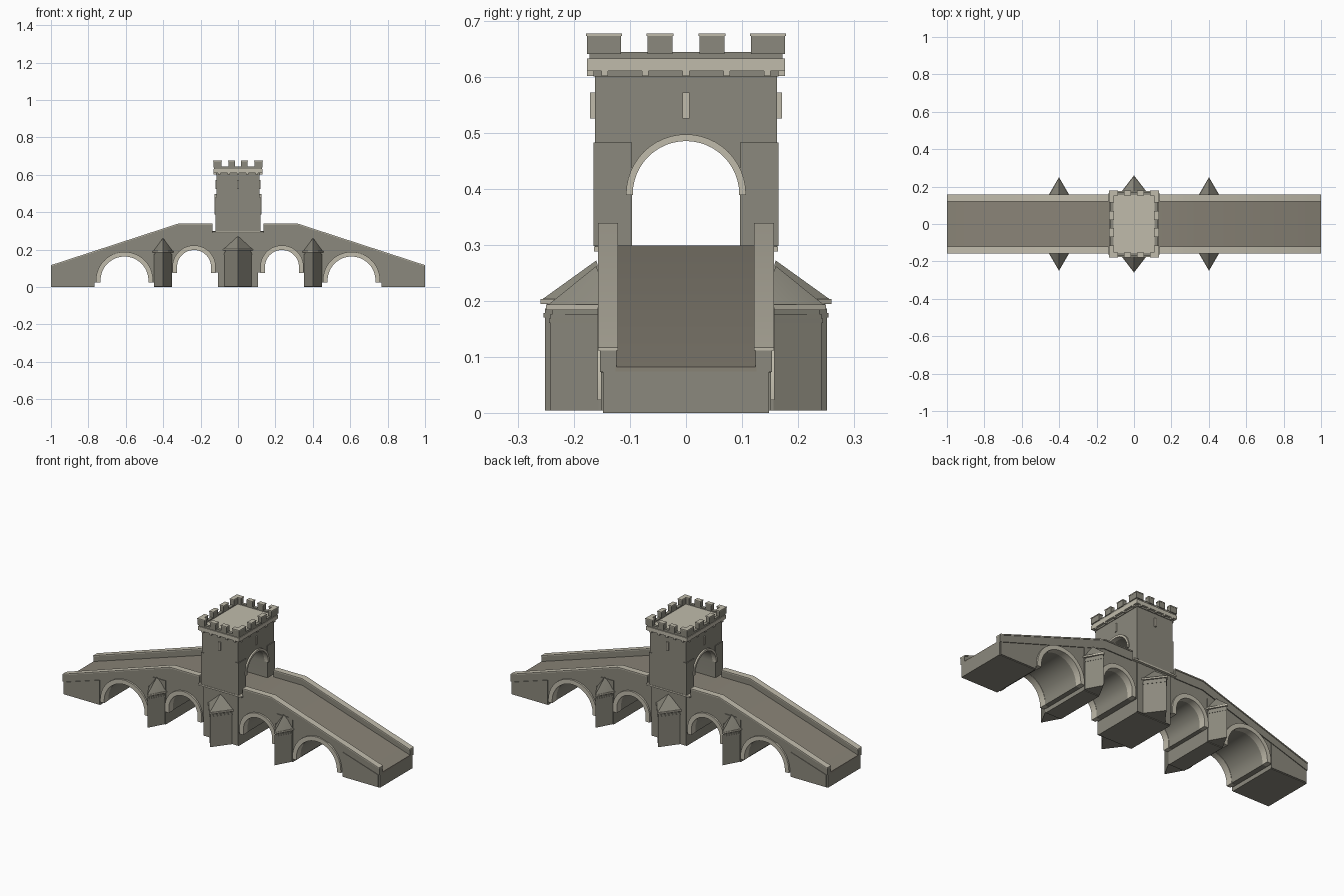
import bpy, bmesh, math
from mathutils import Vector

cube = bpy.data.objects.get("Cube")
if cube:
    bpy.data.objects.remove(cube, do_unlink=True)


def material(name, rgb):
    m = bpy.data.materials.new(name)
    m.use_nodes = True
    m.diffuse_color = (*rgb, 1)
    bsdf = m.node_tree.nodes["Principled BSDF"]
    bsdf.inputs["Base Color"].default_value = (*rgb, 1)
    bsdf.inputs["Roughness"].default_value = 0.9
    return m


WALL = material("wall stone", (0.26, 0.25, 0.205))
TRIM = material("pale trim stone", (0.53, 0.50, 0.41))
DECK = material("road paving", (0.25, 0.228, 0.183))


def finish(name, bm, mat):
    bmesh.ops.recalc_face_normals(bm, faces=bm.faces)
    mesh = bpy.data.meshes.new(name)
    bm.to_mesh(mesh)
    bm.free()
    mesh.materials.append(mat)
    ob = bpy.data.objects.new(name, mesh)
    bpy.context.collection.objects.link(ob)
    bpy.ops.object.select_all(action="DESELECT")
    ob.select_set(True)
    bpy.context.view_layer.objects.active = ob
    bpy.ops.object.shade_smooth_by_angle(angle=math.radians(25))
    return ob


def prism(name, points, lo, hi, mat, axis="y"):
    """Extrude a 2D outline between lo and hi along the axis."""
    place = {"x": lambda a, b, t: (t, a, b),
             "y": lambda a, b, t: (a, t, b),
             "z": lambda a, b, t: (a, b, t)}[axis]
    bm = bmesh.new()
    face = bm.faces.new([bm.verts.new(place(a, b, lo)) for a, b in points])
    moved = bmesh.ops.extrude_face_region(bm, geom=[face])["geom"]
    shift = Vector(place(0, 0, hi - lo))
    bmesh.ops.translate(bm, vec=shift, verts=[v for v in moved if isinstance(v, bmesh.types.BMVert)])
    return finish(name, bm, mat)


def box(name, x, y, z, mat):
    (x0, x1), y_range = sorted(x), sorted(y)
    return prism(name, [(x0, z[0]), (x1, z[0]), (x1, z[1]), (x0, z[1])], *y_range, mat)


def arch(c, spring, r, foot, n=24):
    """Arch line from left foot over the crown to right foot."""
    curve = [(c - r * math.cos(math.pi * i / n), spring + r * math.sin(math.pi * i / n)) for i in range(n + 1)]
    return [(c - r, foot)] + curve + [(c + r, foot)]


def ring(name, c, spring, r, width, foot, lo, hi, axis):
    outline = arch(c, spring, r + width, foot) + arch(c, spring, r, foot)[::-1]
    return prism(name, outline, lo, hi, TRIM, axis)


def ramp(end, mid):
    """Height line over the bridge, level in the middle."""
    return [(-1, end), (-0.32, mid), (0.32, mid), (1, end)]


SIDES = ((1, "left"), (-1, "right"))
ENDS = ((1, "back"), (-1, "front"))
BIG = (0.607, 0.035, 0.13, 0.024)
SMALL = (0.235, 0.107, 0.093, 0.077)

# Bridge body: piers, vaults and spandrels in one outline
half = [(0.108, 0), (0.108, SMALL[3])] + arch(*SMALL) + [(0.352, SMALL[3]), (0.352, 0), (0.45, 0), (0.45, BIG[3])]
half += arch(*BIG) + [(0.767, BIG[3]), (0.767, 0), (1, 0)]
body = [(-x, z) for x, z in half[::-1]] + half + ramp(0.074, 0.294)[::-1]
prism("bridge_body", body, -0.148, 0.148, WALL)

# Road surface
prism("road", ramp(0.07, 0.288) + ramp(0.082, 0.299)[::-1], -0.126, 0.126, DECK)

for sy, face in ENDS:
    for sx, side in SIDES:
        tag = f"{face}_{side}"
        # Parapets, broken at the tower
        def rail(low, high):
            lo_end, lo_mid = low
            hi_end, hi_mid = high
            return [(sx * x, z) for x, z in ((0.137, lo_mid), (0.32, lo_mid), (1, lo_end),
                                             (1, hi_end), (0.32, hi_mid), (0.137, hi_mid))]
        prism(f"parapet_{tag}", rail((0.073, 0.285), (0.111, 0.333)), sy * 0.124, sy * 0.153, WALL)
        prism(f"coping_{tag}", rail((0.111, 0.333), (0.117, 0.339)), sy * 0.121, sy * 0.157, TRIM)
        # Arch rings on the bridge sides
        for label, (c, spring, r, foot) in (("big", BIG), ("small", SMALL)):
            ring(f"{label}_arch_ring_{tag}", sx * c, spring, r - 0.002, 0.025, foot - 0.001,
                 sy * 0.12, sy * 0.158, "y")
        # Abutment facing
        panel = [(sx * x, z) for x, z in ((0.992, 0.004), (0.767, 0.004), (0.767, 0.143), (0.992, 0.072))]
        prism(f"abutment_facing_{tag}", panel, sy * 0.14, sy * 0.152, WALL)


def cutwater(tag, cx, sy, w, tip, top, peak):
    """Pointed pier nose with a band, an eave slab and a half pyramid cap."""
    def nose(grow):
        return [(cx - w - grow, sy * 0.14), (cx + w + grow, sy * 0.14), (cx + w + grow, sy * 0.156),
                (cx, sy * (tip + grow)), (cx - w - grow, sy * 0.156)]
    prism(f"cutwater_{tag}", nose(0), 0.004, top, WALL, "z")
    prism(f"cutwater_band_{tag}", nose(0.002), top - 0.016, top - 0.008, WALL, "z")
    prism(f"cutwater_eave_{tag}", nose(0.008), top + 0.008, top + 0.017, TRIM, "z")
    prism(f"cutwater_neck_{tag}", nose(-0.004), top, top + 0.008, WALL, "z")
    bm = bmesh.new()
    base = [bm.verts.new((x, y, top + 0.017)) for x, y in nose(0.004)]
    apex = bm.verts.new((cx, sy * 0.16, peak))
    bm.faces.new(base)
    for i, v in enumerate(base):
        bm.faces.new((v, base[(i + 1) % len(base)], apex))
    finish(f"cutwater_cap_{tag}", bm, WALL)


for sy, face in ENDS:
    cutwater(f"{face}_centre", 0, sy, 0.072, 0.252, 0.186, 0.272)
    box(f"centre_pier_facing_{face}", (-0.108, 0.108), (sy * 0.14, sy * 0.155), (0.004, 0.284), WALL)
    for sx, side in SIDES:
        cutwater(f"{face}_{side}", sx * 0.401, sy, 0.047, 0.242, 0.176, 0.262)
        box(f"pier_facing_{face}_{side}", (sx * 0.352, sx * 0.45), (sy * 0.14, sy * 0.152), (0.004, 0.25), WALL)
    # String course under the tower
    box(f"tower_string_course_{face}", (-0.138, 0.138), (sy * 0.12, sy * 0.164), (0.288, 0.297), TRIM)

# Gate tower with a through arch
TX, TY, GATE = 0.115, 0.162, (0, 0.39, 0.096)
gate = [(-TY, 0.294)] + arch(*GATE, 0.294) + [(TY, 0.294), (TY, 0.606), (-TY, 0.606)]
prism("gate_tower", gate, -TX, TX, WALL, "x")
for sx, side in SIDES:
    ring(f"gate_ring_{side}", 0, 0.39, 0.095, 0.012, 0.389, sx * 0.10, sx * 0.125, "x")
    box(f"arrow_slit_{side}", (sx * 0.11, sx * 0.12), (-0.006, 0.006), (0.525, 0.572), TRIM)
    for sy, face in ENDS:
        box(f"gate_jamb_{face}_{side}", (sx * 0.10, sx * 0.119), (sy * 0.0965, sy * 0.165), (0.298, 0.482), WALL)
for sy, face in ENDS:
    box(f"arrow_slit_{face}", (-0.006, 0.006), (sy * 0.155, sy * 0.171), (0.525, 0.572), TRIM)

# Cornice, roof and low wall
box("cornice", (-0.130, 0.130), (-0.177, 0.177), (0.61, 0.632), TRIM)
box("cornice_neck", (-0.118, 0.118), (-0.165, 0.165), (0.60, 0.612), WALL)
box("tower_roof", (-0.112, 0.112), (-0.16, 0.16), (0.63, 0.637), TRIM)
for s, side in SIDES:
    box(f"low_wall_{side}", (s * 0.109, s * 0.127), (-0.172, 0.172), (0.63, 0.644), WALL)
for s, face in ENDS:
    box(f"low_wall_{face}", (-0.127, 0.127), (s * 0.154, s * 0.172), (0.63, 0.644), WALL)


def merlon(name, x, y):
    box(name, x, y, (0.64, 0.672), WALL)
    grow = 0.0015
    (x0, x1), (y0, y1) = sorted(x), sorted(y)
    box(name + "_cap", (x0 - grow, x1 + grow), (y0 - grow, y1 + grow), (0.672, 0.677), TRIM)


# Battlements and corbels
for sx, side in SIDES:
    for sy, face in ENDS:
        tag = f"{face}_{side}"
        merlon(f"corner_merlon_{tag}", (sx * 0.108, sx * 0.131), (sy * 0.116, sy * 0.177))
        merlon(f"corner_merlon_return_{tag}", (sx * 0.088, sx * 0.108), (sy * 0.153, sy * 0.177))
        merlon(f"side_merlon_{tag}", (sx * 0.108, sx * 0.131), (sy * 0.024, sy * 0.069))
        merlon(f"end_merlon_{tag}", (sx * 0.017, sx * 0.052), (sy * 0.153, sy * 0.177))
for sx, side in SIDES:
    for i in range(-2, 3):
        y = i * 0.0725
        box(f"corbel_{side}_{i + 3}", (sx * 0.11, sx * 0.13), (y - 0.006, y + 0.006), (0.601, 0.611), TRIM)
for sy, face in ENDS:
    for i in range(-2, 3):
        x = i * 0.05
        box(f"corbel_{face}_{i + 3}", (x - 0.006, x + 0.006), (sy * 0.155, sy * 0.177), (0.601, 0.611), TRIM)
